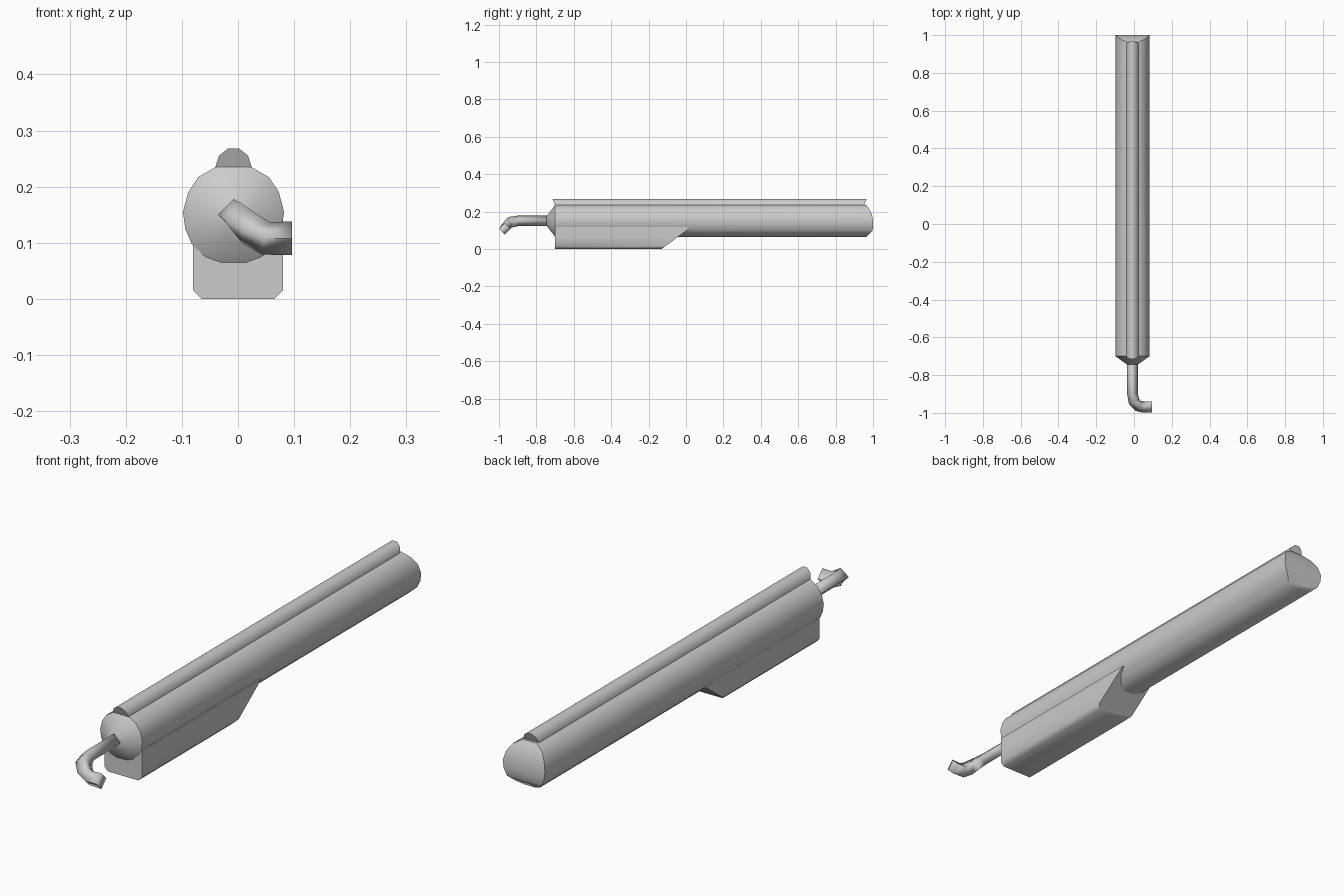
import bpy, bmesh, math
from mathutils import Vector

if "Cube" in bpy.data.objects:
    bpy.data.objects.remove(bpy.data.objects["Cube"])

CX = -0.008  # centre line of tube, rib and rod


def finish(name, bm, angle=50):
    bmesh.ops.recalc_face_normals(bm, faces=bm.faces)
    me = bpy.data.meshes.new(name)
    bm.to_mesh(me)
    bm.free()
    me.shade_smooth()
    me.set_sharp_from_angle(angle=math.radians(angle))
    ob = bpy.data.objects.new(name, me)
    bpy.context.collection.objects.link(ob)
    return ob


def loft(name, rings, angle=50):
    """Skin closed rings; ends are closed with strips running left to right."""
    bm = bmesh.new()
    vs = [[bm.verts.new(p) for p in ring] for ring in rings]
    n = len(rings[0])
    for a, b in zip(vs, vs[1:]):
        for i in range(n):
            j = (i + 1) % n
            bm.faces.new((a[i], a[j], b[j], b[i]))
    for ring in (vs[0], vs[-1]):
        for i in range(n // 2 - 1):
            bm.faces.new((ring[i], ring[i + 1], ring[n - 2 - i], ring[n - 1 - i]))
    return finish(name, bm, angle)


def mirrored(half, cx):
    """Half profile (half width, z) from bottom to top, made into a full ring."""
    return [(cx + w, z) for w, z in half] + [(cx - w, z) for w, z in reversed(half)]


# main tube: rounded rear end, cone towards the rod at the front
tube = mirrored([(0.022, 0.065), (0.05, 0.075), (0.074, 0.097), (0.086, 0.125),
                 (0.09, 0.155), (0.081, 0.19), (0.063, 0.217), (0.03, 0.236)], CX)


def rear_y(z):
    if z < 0.1:
        return 1.0 - (0.1 - z)
    return 1.0 - 0.037 * (max(0, z - 0.15) / 0.086) ** 2


loft("tube_body", [
    [(x, rear_y(z), z) for x, z in tube],
    [(x, -0.70, z) for x, z in tube],
    [(CX + (x - CX) * 0.3, -0.745, 0.15 + (z - 0.15) * 0.3) for x, z in tube]])

# rib along the top
rib = mirrored([(0.033, 0.215), (0.032, 0.236), (0.026, 0.255), (0.01, 0.268)], CX)
loft("top_rib", [
    [(x, y + s * 0.4 * (z - 0.24), z) for x, z in rib]
    for y, s in ((0.955, 1), (-0.703, -1))])

# box under the front half, with a sloping rear
box = mirrored([(0.065, 0.0), (0.08, 0.015), (0.08, 0.065), (0.08, 0.118)], 0)
loft("under_box", [
    [(x, -0.70, z) for x, z in box],
    [(x, -0.13 + 1.35 * z, z) for x, z in box]])

# bent four-sided rod at the front
path = [Vector(p) for p in [
    (CX, -0.72, 0.15), (CX, -0.90, 0.15), (0.0, -0.94, 0.143),
    (0.022, -0.963, 0.124), (0.05, -0.969, 0.108), (0.096, -0.969, 0.108)]]
rings = []
for i, p in enumerate(path):
    before = (p - path[i - 1]).normalized() if i else Vector()
    after = (path[i + 1] - p).normalized() if i < len(path) - 1 else Vector()
    t = (before + after).normalized()
    side = t.cross(Vector((0, 0, 1))).normalized()
    up = side.cross(t)
    r = 0.028 if i < 2 else 0.03
    rings.append([p + side * r, p + up * r, p - side * r, p - up * r])
loft("bent_rod", rings, 89.5 + 1)
